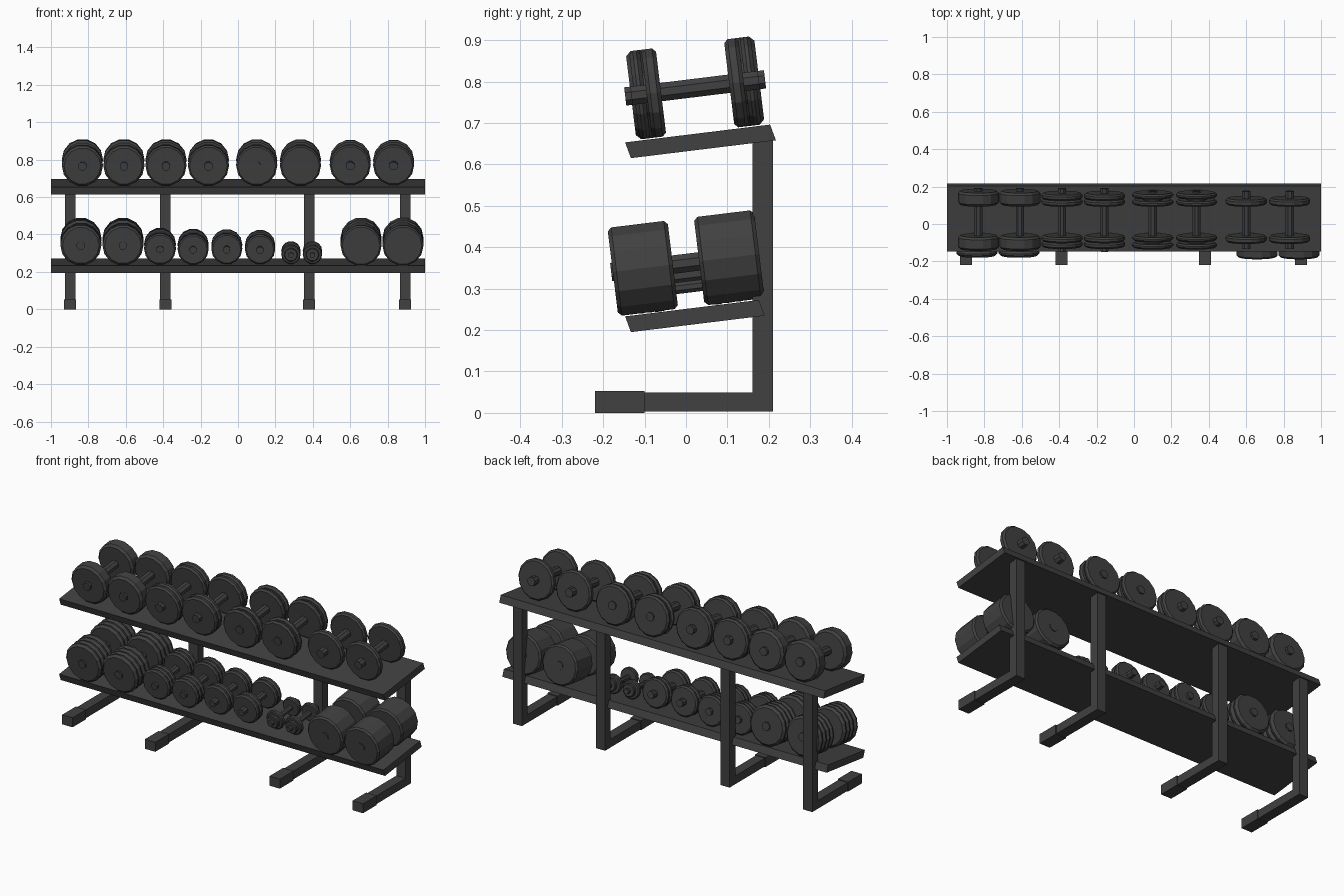
import bpy, bmesh, math
from mathutils import Vector

cube = bpy.data.objects.get("Cube")
if cube:
    bpy.data.objects.remove(cube)

iron = bpy.data.materials.new("dark grey iron")
iron.use_nodes = True
GREY = (0.052, 0.052, 0.052, 1)
iron.diffuse_color = GREY
iron.node_tree.nodes["Principled BSDF"].inputs["Base Color"].default_value = GREY

TILT = math.radians(7)
AXIS = Vector((0, math.cos(TILT), math.sin(TILT)))
UP = Vector((0, -math.sin(TILT), math.cos(TILT)))
SIDE = Vector((1, 0, 0))


def finish(name, bm):
    bmesh.ops.recalc_face_normals(bm, faces=bm.faces)
    mesh = bpy.data.meshes.new(name)
    bm.to_mesh(mesh)
    bm.free()
    mesh.materials.append(iron)
    obj = bpy.data.objects.new(name, mesh)
    bpy.context.collection.objects.link(obj)
    return obj


def prism(name, outline, x0, x1):
    """Extrude a (y, z) outline along x."""
    bm = bmesh.new()
    face = bm.faces.new([bm.verts.new((x0, y, z)) for y, z in outline])
    out = bmesh.ops.extrude_face_region(bm, geom=[face])
    moved = [v for v in out["geom"] if isinstance(v, bmesh.types.BMVert)]
    bmesh.ops.translate(bm, verts=moved, vec=(x1 - x0, 0, 0))
    return finish(name, bm)


def lathe(name, centre, profile, sides):
    """Turn a (distance, radius) profile around the tilted axis, capping both ends."""
    bm = bmesh.new()
    rings = []
    for s, r in profile:
        ring = []
        for i in range(sides):
            a = 2 * math.pi * (i + 0.5) / sides
            ring.append(bm.verts.new(centre + AXIS * s + (SIDE * math.sin(a) + UP * math.cos(a)) * r))
        rings.append(ring)
    for a, b in zip(rings, rings[1:]):
        for i in range(sides):
            j = (i + 1) % sides
            bm.faces.new((a[i], a[j], b[j], b[i]))
    bm.faces.new(rings[0])
    bm.faces.new(rings[-1])
    return finish(name, bm)


def stack(inner, outer, radius, count, gap=0.0, chamfer=0.009):
    """Profile of several chamfered plates side by side."""
    width = (outer - inner - gap * (count - 1)) / count
    points = []
    for k in range(count):
        s = inner + k * (width + gap)
        if gap and k:
            points += [(s - gap, radius * 0.5), (s, radius * 0.5)]
        c = min(chamfer, width * 0.4)
        points += [(s, radius - chamfer), (s + c, radius),
                   (s + width - c, radius), (s + width, radius - chamfer)]
    return points


def dumbbell(name, x, y, shelf_z, radius, half_length, profile, grip=0.024):
    z = shelf_z + (y - SHELF_FRONT) * math.tan(TILT) + radius / math.cos(TILT)
    centre = Vector((x, y, z))
    lathe(name + "_handle", centre, [(-half_length, grip), (half_length, grip)], 8)
    lathe(name + "_rear_weight", centre, profile, 14)
    lathe(name + "_front_weight", centre, [(-s, r) for s, r in profile], 14)


# Sloping shelves
SHELF_FRONT = -0.147
LOW, HIGH = 0.233, 0.653


def shelf(name, z, depth):
    rise = depth * math.tan(TILT)
    y = SHELF_FRONT
    prism(name, [(y, z), (y + 0.014, z - 0.038),
                 (y + 0.014 + depth, z - 0.038 + rise), (y + depth, z + rise)], -1, 1)


shelf("lower_shelf", LOW, 0.323)
shelf("upper_shelf", HIGH, 0.35)

# L-shaped legs with a sleeve on each toe
for i, x in enumerate((-0.898, -0.388, 0.38, 0.893), 1):
    prism(f"leg_{i}", [(-0.12, 0.003), (0.16, 0.003), (0.21, 0.003), (0.21, 0.659),
                       (0.16, 0.653), (0.16, 0.049), (-0.12, 0.049)], x - 0.028, x + 0.028)
    prism(f"toe_sleeve_{i}", [(-0.22, 0), (-0.1, 0), (-0.1, 0.053), (-0.22, 0.053)],
          x - 0.032, x + 0.032)

# Upper row: pairs of large plates, lighter towards the left
R = 0.11
upper = [
    ("wide", (-0.832, -0.61), 0.17, stack(0.083, 0.156, R, 1, chamfer=0.012)),
    ("double", (-0.385, -0.158), 0.17, stack(0.083, 0.145, R, 2)),
    ("split", (0.1, 0.334), 0.155, stack(0.083, 0.148, R, 2, gap=0.012)),
    ("single", (0.6, 0.832), 0.155, stack(0.083, 0.118, R, 1)),
]
for label, places, half, profile in upper:
    for i, x in enumerate(places, 1):
        dumbbell(f"upper_{label}_{i}", x, 0.022, HIGH, R, half, profile)

# Lower row: stacked heavy pair and solid heavy pair
for i, x in enumerate((-0.84, -0.615), 1):
    dumbbell(f"lower_stacked_{i}", x, 0, LOW, R, 0.178, stack(0.04, 0.17, R, 4, chamfer=0.012))
for i, x in enumerate((0.658, 0.882), 1):
    dumbbell(f"lower_solid_{i}", x, 0, LOW, R, 0.182, stack(0.032, 0.178, R, 1))

# Lower row: medium pairs
for i, (x, r, plates) in enumerate(((-0.417, 0.085, 3), (-0.24, 0.083, 3),
                                    (-0.06, 0.083, 2), (0.118, 0.081, 2)), 1):
    dumbbell(f"lower_medium_{i}", x, 0, LOW, r, 0.145,
             stack(0.055, 0.065 + 0.022 * plates, r, plates, chamfer=0.008), 0.02)

# Lower row: small pair with stepped plates
for i, x in enumerate((0.283, 0.398), 1):
    steps = stack(0.06, 0.085, 0.052, 1, chamfer=0.005) + stack(0.085, 0.105, 0.036, 1, chamfer=0.004)
    dumbbell(f"lower_small_{i}", x, 0, LOW, 0.052, 0.125, steps, 0.015)
